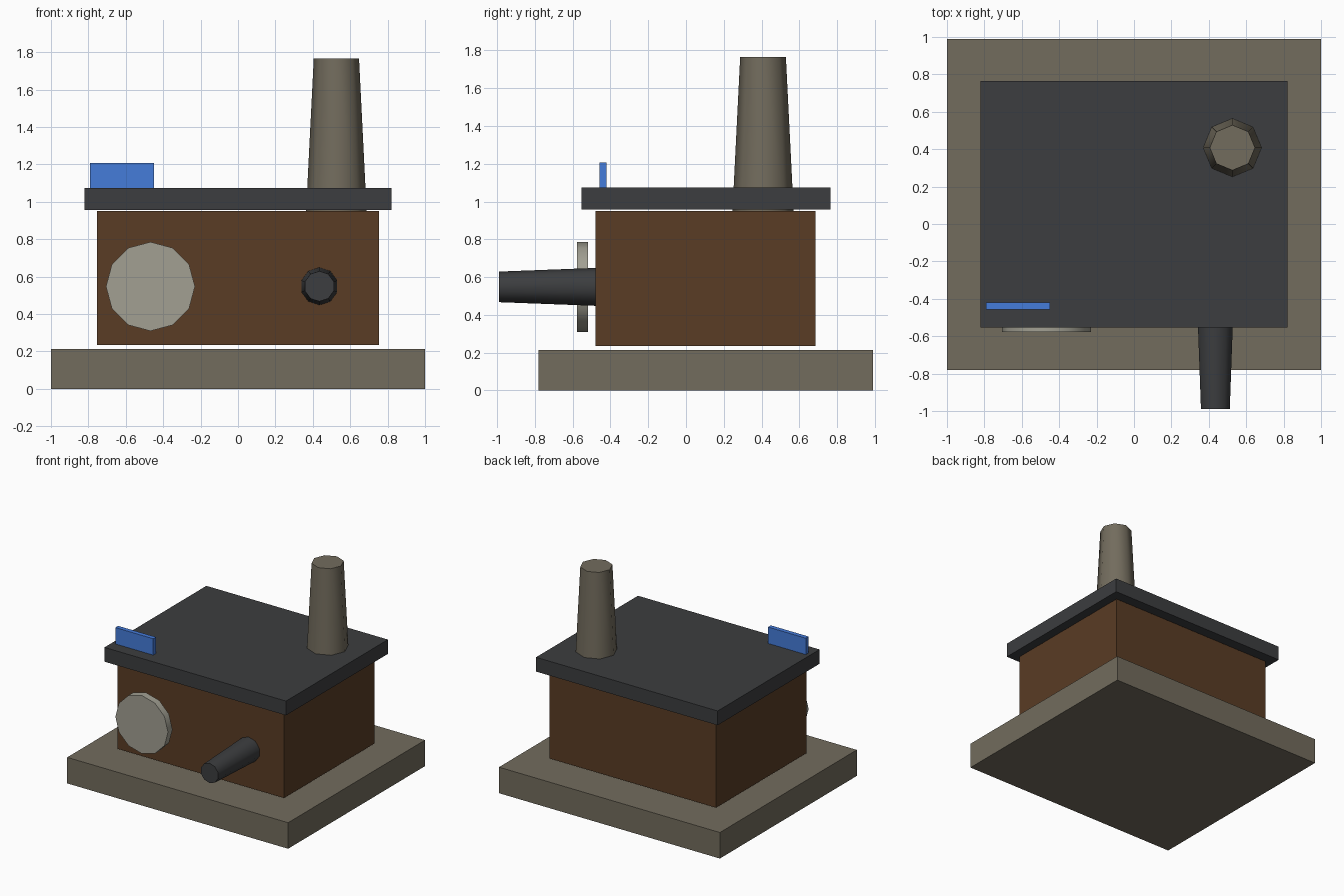
import bpy, math

if "Cube" in bpy.data.objects:
    bpy.data.objects.remove(bpy.data.objects["Cube"])


def material(name, rgb):
    m = bpy.data.materials.new(name)
    m.diffuse_color = (*rgb, 1)
    m.use_nodes = True
    m.node_tree.nodes["Principled BSDF"].inputs["Base Color"].default_value = m.diffuse_color
    return m


stone = material("stone", (0.17, 0.15, 0.11))
rust = material("rust_brown", (0.10, 0.045, 0.018))
dark = material("dark_metal", (0.045, 0.047, 0.05))
pale = material("pale_metal", (0.36, 0.35, 0.29))
blue = material("blue", (0.06, 0.20, 0.70))


def box(name, lo, hi, mat):
    centre = [(a + b) / 2 for a, b in zip(lo, hi)]
    bpy.ops.mesh.primitive_cube_add(size=1, location=centre)
    o = bpy.context.object
    o.name = name
    o.scale = [b - a for a, b in zip(lo, hi)]
    bpy.ops.object.transform_apply(location=False, rotation=False, scale=True)
    o.data.materials.append(mat)


def tube(name, sides, r1, r2, depth, centre, mat, forward=False):
    # r1 is the rear or bottom radius, r2 the front or top radius
    bpy.ops.mesh.primitive_cone_add(
        vertices=sides, radius1=r1, radius2=r2, depth=depth, location=centre,
        rotation=(math.pi / 2, 0, 0) if forward else (0, 0, 0))
    o = bpy.context.object
    o.name = name
    o.data.materials.append(mat)
    bpy.ops.object.shade_smooth_by_angle(angle=math.radians(50))


# Plinth, body, roof slab and roof sign
box("base_slab", (-1, -0.78, 0), (1, 0.99, 0.213), stone)
box("body", (-0.753, -0.48, 0.234), (0.753, 0.687, 0.951), rust)
box("roof_slab", (-0.822, -0.553, 0.957), (0.822, 0.765, 1.074), dark)
box("roof_plate", (-0.79, -0.457, 1.074), (-0.448, -0.421, 1.208), blue)

# Chimney tapering upward
tube("chimney", 8, 0.162, 0.121, 0.817, (0.526, 0.408, 1.3575), stone)

# Wheel disc and spout on the front
tube("front_disc", 12, 0.238, 0.238, 0.058, (-0.468, -0.548, 0.547), pale, True)
tube("front_spout", 10, 0.101, 0.081, 0.53, (0.435, -0.725, 0.548), dark, True)
